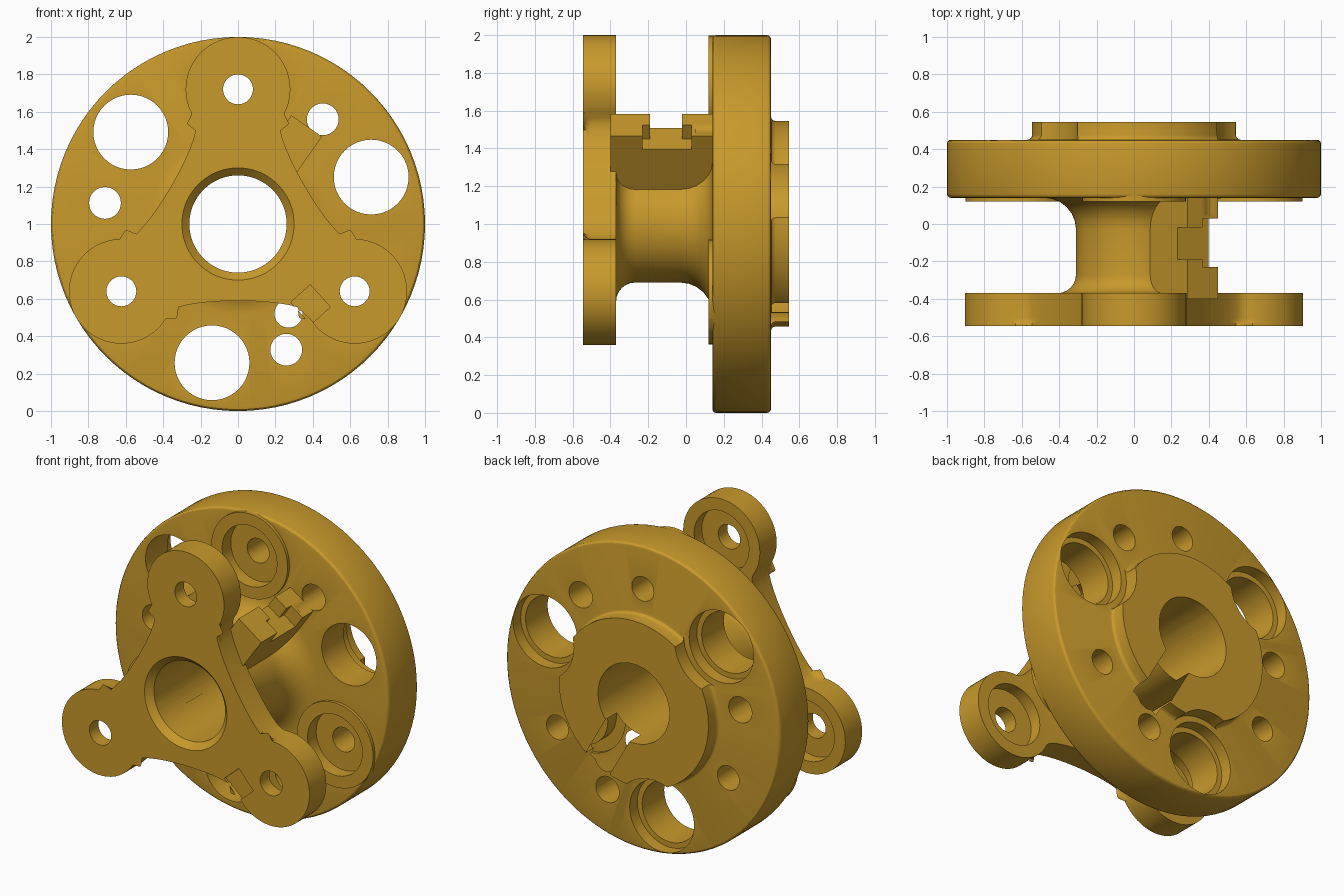
import bpy, bmesh, math
from mathutils import Vector, Matrix

if "Cube" in bpy.data.objects:
    bpy.data.objects.remove(bpy.data.objects["Cube"])

CZ = 1.0  # height of the coupling axis, which runs along y

gold = bpy.data.materials.new("golden_metal")
gold.diffuse_color = (0.58, 0.32, 0.025, 1)
gold.use_nodes = True
gold.node_tree.nodes["Principled BSDF"].inputs["Base Color"].default_value = gold.diffuse_color


def polar(r, deg):
    a = math.radians(deg)
    return Vector((r * math.cos(a), r * math.sin(a)))


def finish(bm, name):
    bmesh.ops.recalc_face_normals(bm, faces=bm.faces)
    me = bpy.data.meshes.new(name)
    bm.to_mesh(me)
    bm.free()
    me.materials.append(gold)
    ob = bpy.data.objects.new(name, me)
    bpy.context.collection.objects.link(ob)
    return ob


def prism(name, outline, y0, y1, bevel=0):
    """Extrude an (x, z) outline along y, optionally rounding its front rim."""
    bm = bmesh.new()
    front = [bm.verts.new((p[0], y0, p[1] + CZ)) for p in outline]
    back = [bm.verts.new((p[0], y1, p[1] + CZ)) for p in outline]
    bm.faces.new(front)
    bm.faces.new(back[::-1])
    n = len(outline)
    for i in range(n):
        j = (i + 1) % n
        bm.faces.new((front[j], front[i], back[i], back[j]))
    if bevel:
        rim = [e for e in bm.edges if all(abs(v.co.y - y0) < 1e-5 for v in e.verts)]
        bmesh.ops.bevel(bm, geom=rim, offset=bevel, segments=4, profile=0.5,
                        affect='EDGES', clamp_overlap=False)
    return finish(bm, name)


def cylinder(name, c, r, y0, y1, n=48):
    return prism(name, [c + polar(r, 360 * i / n) for i in range(n)], y0, y1)


def radial_box(name, deg, r0, r1, t0, t1, y0, y1):
    """Box pointing outward from the axis at an angle."""
    u, t = polar(1, deg), polar(1, deg + 90)
    pts = [u * r0 + t * t0, u * r1 + t * t0, u * r1 + t * t1, u * r0 + t * t1]
    return prism(name, pts, y0, y1)


def lathe(name, profile, n=96):
    """Revolve a closed (radius, y) profile around the axis."""
    bm = bmesh.new()
    rings = []
    for i in range(n):
        d = polar(1, 360 * i / n)
        rings.append([bm.verts.new((d.x * r, y, d.y * r + CZ)) for r, y in profile])
    m = len(profile)
    for i in range(n):
        a, b = rings[i], rings[(i + 1) % n]
        for k in range(m):
            q = (k + 1) % m
            bm.faces.new((a[k], a[q], b[q], b[k]))
    return finish(bm, name)


def arc(r0, y0, rad, a0, a1, n=6):
    return [(r0 + rad * math.cos(math.radians(a0 + (a1 - a0) * i / n)),
             y0 + rad * math.sin(math.radians(a0 + (a1 - a0) * i / n))) for i in range(n + 1)]


# Flange, hub and rear boss as one turned body
profile = [(0.20, -0.45), (0.40, -0.45)]
profile += arc(0.41, -0.27, 0.10, 270, 180)
profile += arc(0.48, -0.03, 0.17, 180, 90)
profile += arc(0.98, 0.16, 0.02, 270, 360, 3) + arc(0.98, 0.43, 0.02, 0, 90, 3)
profile += arc(0.57, 0.475, 0.025, 270, 180, 3)
profile += [(0.545, 0.545), (0.20, 0.545)]
body = lathe("flange_coupling", profile)

# Three-armed front spider
outline = []
for base in (0, 120, 240):
    rot = Matrix.Rotation(math.radians(base), 2)
    nxt = Matrix.Rotation(math.radians(base + 120), 2)
    lobe = Vector((0, 0.72))
    outline += [rot @ (lobe + polar(0.28, -35 + 250 * i / 36)) for i in range(37)]
    p0 = lobe + polar(0.28, 215)
    c0 = p0 + 0.10 * polar(1, 305)
    p3, c3 = nxt @ Vector((-p0.x, p0.y)), nxt @ Vector((-c0.x, c0.y))
    p0, c0 = rot @ p0, rot @ c0
    for i in range(1, 14):
        s = i / 14
        outline.append(p0 * (1 - s)**3 + c0 * 3 * s * (1 - s)**2
                       + c3 * 3 * s * s * (1 - s) + p3 * s**3)
adds = [prism("spider", outline, -0.545, -0.37, bevel=0.045)]

# Side lug on the hub
adds.append(radial_box("lug", 55, 0.29, 0.64, -0.10, 0.10, -0.40, 0.20))

cuts = []
for k in range(3):
    a = 120 * k
    lobe, big, small = polar(0.72, 90 + a), polar(0.755, 19.4 + a), polar(0.72, 51 + a)
    # Raised seats on the flange opposite each spider arm
    adds.append(cylinder("seat", lobe, 0.278, 0.12, 0.25))
    # Bolt holes with facing counterbores
    cuts.append(cylinder("bolt_hole", lobe, 0.08, -0.7, 0.7, 32))
    cuts.append(cylinder("counterbore", lobe, 0.20, -0.45, 0.21))
    # Large holes, with rear counterbore and clearance in the boss
    cuts.append(cylinder("large_hole", big, 0.20, 0.0, 0.7))
    cuts.append(cylinder("large_counterbore", big, 0.235, 0.37, 0.7))
    cuts.append(cylinder("boss_clearance", big, 0.275, 0.4505, 0.7))
    # Plain small holes
    cuts.append(cylinder("small_hole", small, 0.085, 0.05, 0.7, 32))

# Bore with chamfered front, rear keyway and its drain hole
cuts.append(lathe("bore", [(0.001, -0.7), (0.30, -0.7), (0.30, -0.545), (0.26, -0.505),
                           (0.26, 0.7), (0.001, 0.7)]))
cuts.append(radial_box("keyway", -60.6, 0.18, 0.60, -0.10, 0.10, 0.43, 0.7))
cuts.append(cylinder("key_hole", polar(0.55, -60.6), 0.075, 0.0, 0.7, 32))
# Stepped slot in the lug, shallow notch in the spider
cuts.append(radial_box("lug_slot", 55, 0.55, 0.8, -0.2, 0.2, -0.19, -0.02))
cuts.append(radial_box("lug_slot_wide", 55, 0.55, 0.8, -0.2, 0.0, -0.23, 0.03))
cuts.append(radial_box("arm_notch", -48, 0.50, 0.66, -0.07, 0.07, -0.7, -0.53))

# Merge the parts, then cut the openings
bpy.context.view_layer.objects.active = body
body.select_set(True)
for ob, op in [(o, 'UNION') for o in adds] + [(o, 'DIFFERENCE') for o in cuts]:
    mod = body.modifiers.new(ob.name, 'BOOLEAN')
    mod.operation = op
    mod.solver = 'EXACT'
    mod.object = ob
    bpy.ops.object.modifier_apply(modifier=mod.name)
    bpy.data.objects.remove(ob)

bpy.ops.object.shade_smooth_by_angle(angle=math.radians(30))
